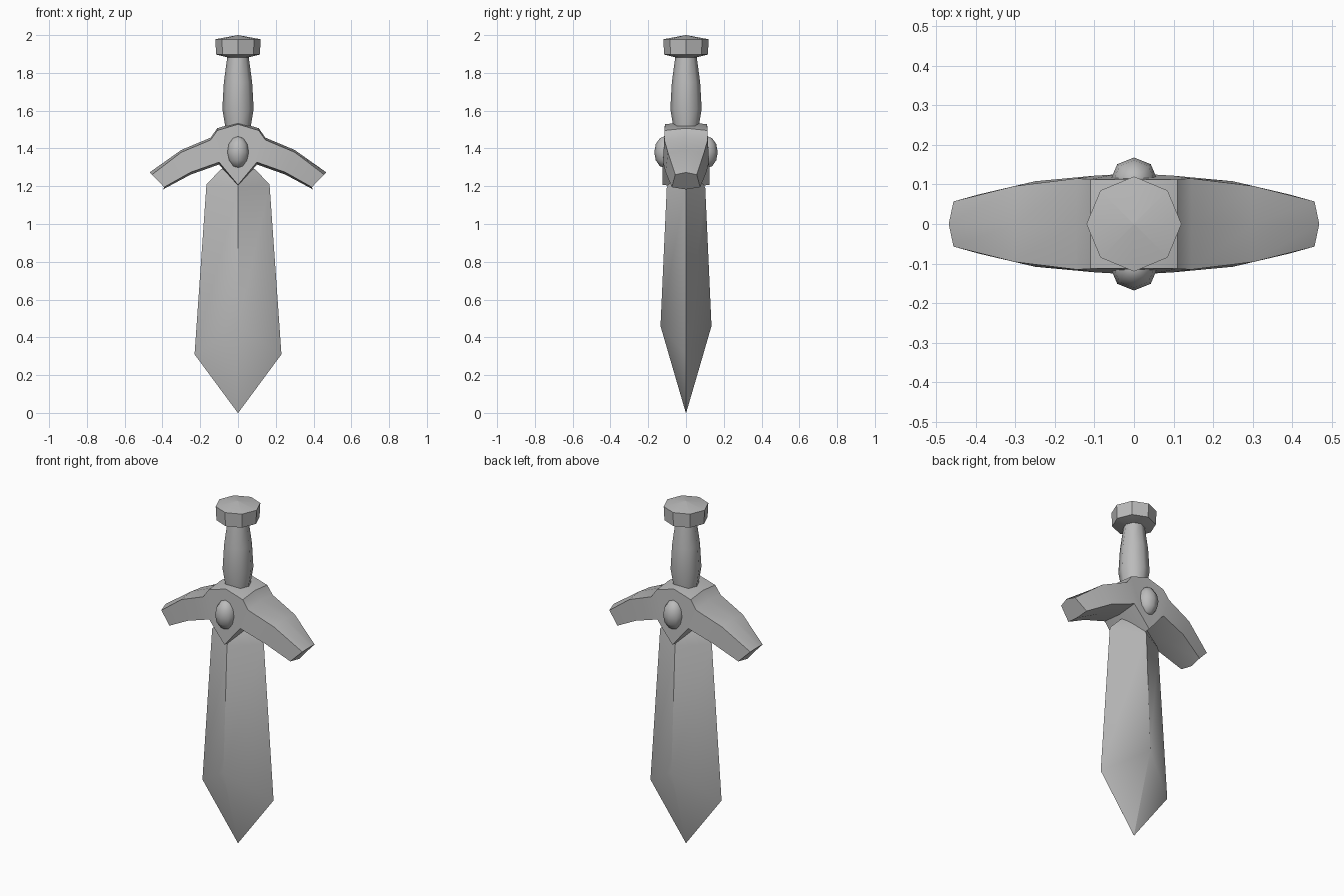
import bpy
import bmesh
from math import cos, sin, pi, radians

cube = bpy.data.objects.get("Cube")
if cube:
    bpy.data.objects.remove(cube, do_unlink=True)

steel = bpy.data.materials.new("grey steel")
steel.use_nodes = True
grey = (0.5, 0.5, 0.5, 1)
steel.diffuse_color = grey
steel.node_tree.nodes["Principled BSDF"].inputs["Base Color"].default_value = grey


def finish(name, bm, angle):
    """Turn a bmesh into a shaded object."""
    bmesh.ops.remove_doubles(bm, verts=bm.verts, dist=0.0005)
    bmesh.ops.recalc_face_normals(bm, faces=bm.faces)
    mesh = bpy.data.meshes.new(name)
    bm.to_mesh(mesh)
    bm.free()
    mesh.materials.append(steel)
    obj = bpy.data.objects.new(name, mesh)
    bpy.context.collection.objects.link(obj)
    bpy.ops.object.select_all(action="DESELECT")
    obj.select_set(True)
    bpy.context.view_layer.objects.active = obj
    bpy.ops.object.shade_smooth_by_angle(angle=radians(angle))
    return obj


def loft(name, rings, angle):
    """Skin a series of closed rings and cap both ends."""
    bm = bmesh.new()
    loops = [[bm.verts.new(p) for p in ring] for ring in rings]
    n = len(rings[0])
    for a, b in zip(loops, loops[1:]):
        for i in range(n):
            j = (i + 1) % n
            bm.faces.new((a[i], a[j], b[j], b[i]))
    bm.faces.new(loops[0])
    bm.faces.new(loops[-1])
    bmesh.ops.dissolve_degenerate(bm, dist=0.0005, edges=bm.edges)
    return finish(name, bm, angle)


def turned(name, profile, angle):
    """Eight-sided part around the vertical axis."""
    rings = [[(r * cos(i * pi / 4), r * sin(i * pi / 4), z) for i in range(8)]
             for r, z in profile]
    return loft(name, rings, angle)


# Blade: diamond section; edge height, ridge height, half width, half depth
blade = [(0, 0, 0.001, 0.001), (0.31, 0.46, 0.23, 0.135),
         (1.21, 1.19, 0.167, 0.102), (1.29, 1.29, 0.09, 0.06)]
loft("blade", [[(w, 0, ze), (0, d, zr), (-w, 0, ze), (0, -d, zr)]
               for ze, zr, w, d in blade], 45)

# Crossguard stations: top x, z, depth, then bottom x, z, depth
arm = [(0, 1.54, 0.112, 0, 1.195, 0.125),
       (0.11, 1.507, 0.113, 0.05, 1.255, 0.125),
       (0.145, 1.457, 0.115, 0.10, 1.315, 0.122),
       (0.30, 1.392, 0.096, 0.25, 1.262, 0.108),
       (0.468, 1.273, 0.057, 0.397, 1.183, 0.075)]


def guard_ring(side, station):
    tx, tz, td, bx, bz, bd = station
    inset = 0.012
    end = 0.012 if tx > 0.4 else 0
    ft, fb = tx - end, bx - end * 0.5
    pts = [(ft, -td, tz - inset), (tx, 0, tz), (ft, td, tz - inset),
           (fb, bd, bz + inset), (bx, 0, bz), (fb, -bd, bz + inset)]
    return [(side * x, y, z) for x, y, z in pts]


loft("crossguard", [guard_ring(-1, s) for s in reversed(arm[1:])]
     + [guard_ring(1, s) for s in arm], 35)

# Gems on both faces of the guard
for side, label in ((-1, "front_gem"), (1, "back_gem")):
    bm = bmesh.new()
    bmesh.ops.create_uvsphere(bm, u_segments=8, v_segments=6, radius=1)
    for v in bm.verts:
        v.co = (v.co.x * 0.06, v.co.y * 0.058 + side * 0.11, v.co.z * 0.085 + 1.38)
    finish(label, bm, 50)

# Grip and pommel
turned("grip", [(0.068, 1.50), (0.07, 1.53), (0.083, 1.61), (0.075, 1.75), (0.056, 1.89)], 50)
turned("pommel", [(0.001, 1.88), (0.056, 1.882), (0.116, 1.897), (0.12, 1.978), (0.001, 2.0)], 30)
